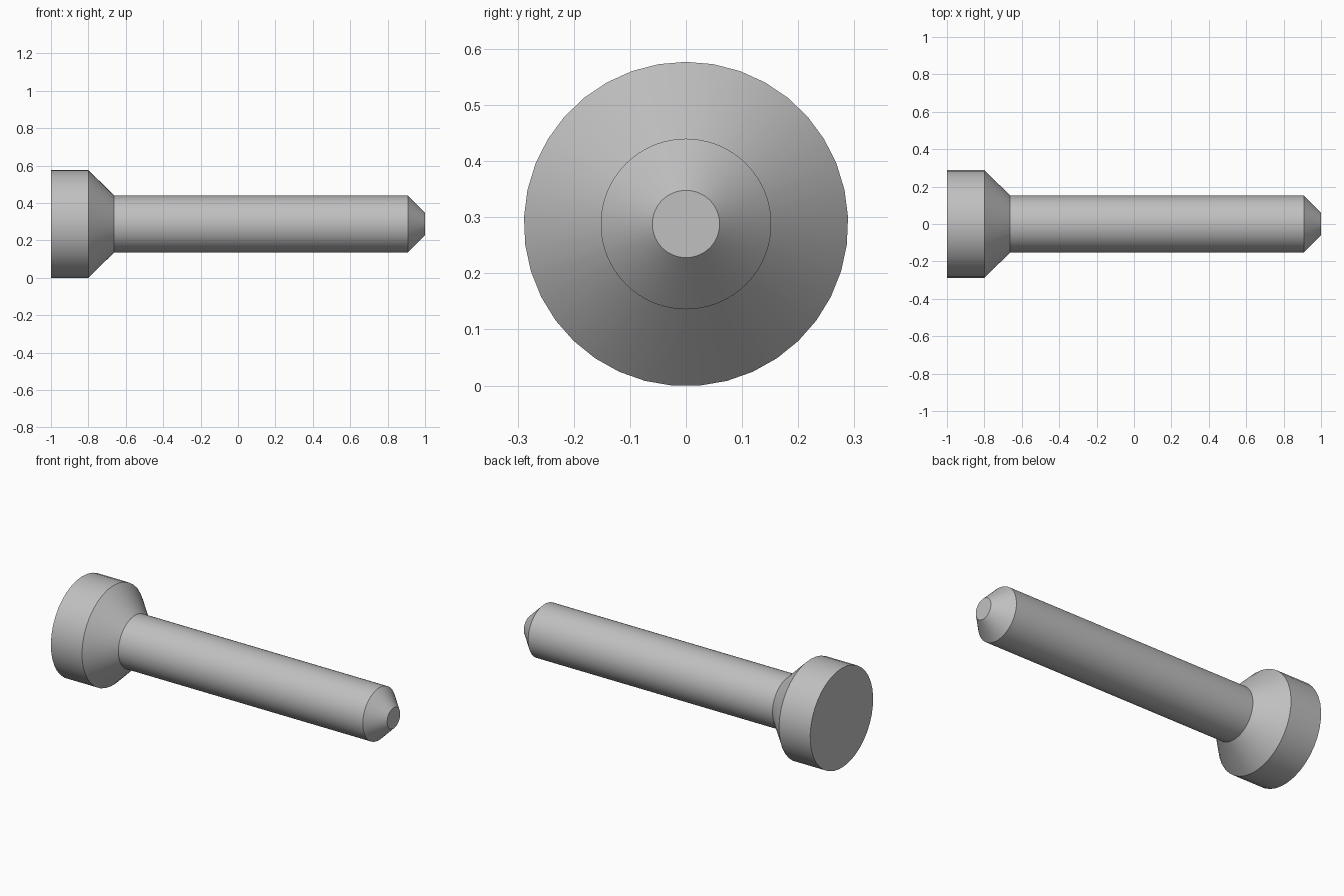
import bpy, bmesh
from math import sin, cos, pi, radians

cube = bpy.data.objects.get("Cube")
if cube:
    bpy.data.objects.remove(cube, do_unlink=True)

# Plain grey metal
metal = bpy.data.materials.new("grey_metal")
metal.use_nodes = True
grey = (0.527, 0.527, 0.527, 1)
metal.diffuse_color = grey
metal.node_tree.nodes["Principled BSDF"].inputs["Base Color"].default_value = grey

HEAD_SIDES = 37
SHAFT_SIDES = HEAD_SIDES * 2
AXIS_Z = 0.288
bm = bmesh.new()


def ring(x, radius, sides):
    """Circle of vertices around the long axis, first one at the top."""
    return [bm.verts.new((x, radius * sin(2 * pi * i / sides),
                          AXIS_Z + radius * cos(2 * pi * i / sides)))
            for i in range(sides)]


def skin(a, b):
    """Quads between two rings of equal count."""
    n = len(a)
    for i in range(n):
        j = (i + 1) % n
        bm.faces.new((a[i], a[j], b[j], b[i]))


def skin_double(a, b):
    """Triangles from a ring to one with twice as many sides."""
    n = len(a)
    for i in range(n):
        j = (i + 1) % n
        mid = b[2 * i + 1]
        bm.faces.new((a[i], mid, b[2 * i]))
        bm.faces.new((a[i], a[j], mid))
        bm.faces.new((a[j], b[2 * j], mid))


# Head: flat back, straight rim
back = ring(-1, 0.289, HEAD_SIDES)
rim = ring(-0.8, 0.289, HEAD_SIDES)
bm.faces.new(back)
skin(back, rim)

# Countersunk cone, shaft and chamfered tip
neck = ring(-0.662, 0.152, SHAFT_SIDES)
shoulder = ring(0.908, 0.152, SHAFT_SIDES)
tip = ring(1, 0.06, SHAFT_SIDES)
skin_double(rim, neck)
skin(neck, shoulder)
skin(shoulder, tip)
bm.faces.new(tip)

bmesh.ops.recalc_face_normals(bm, faces=bm.faces)
mesh = bpy.data.meshes.new("countersunk_pin")
bm.to_mesh(mesh)
bm.free()
mesh.materials.append(metal)
pin = bpy.data.objects.new("countersunk_pin", mesh)
bpy.context.collection.objects.link(pin)

# Smooth round sides, crisp edges
bpy.ops.object.select_all(action="DESELECT")
pin.select_set(True)
bpy.context.view_layer.objects.active = pin
bpy.ops.object.shade_smooth_by_angle(angle=radians(25))
